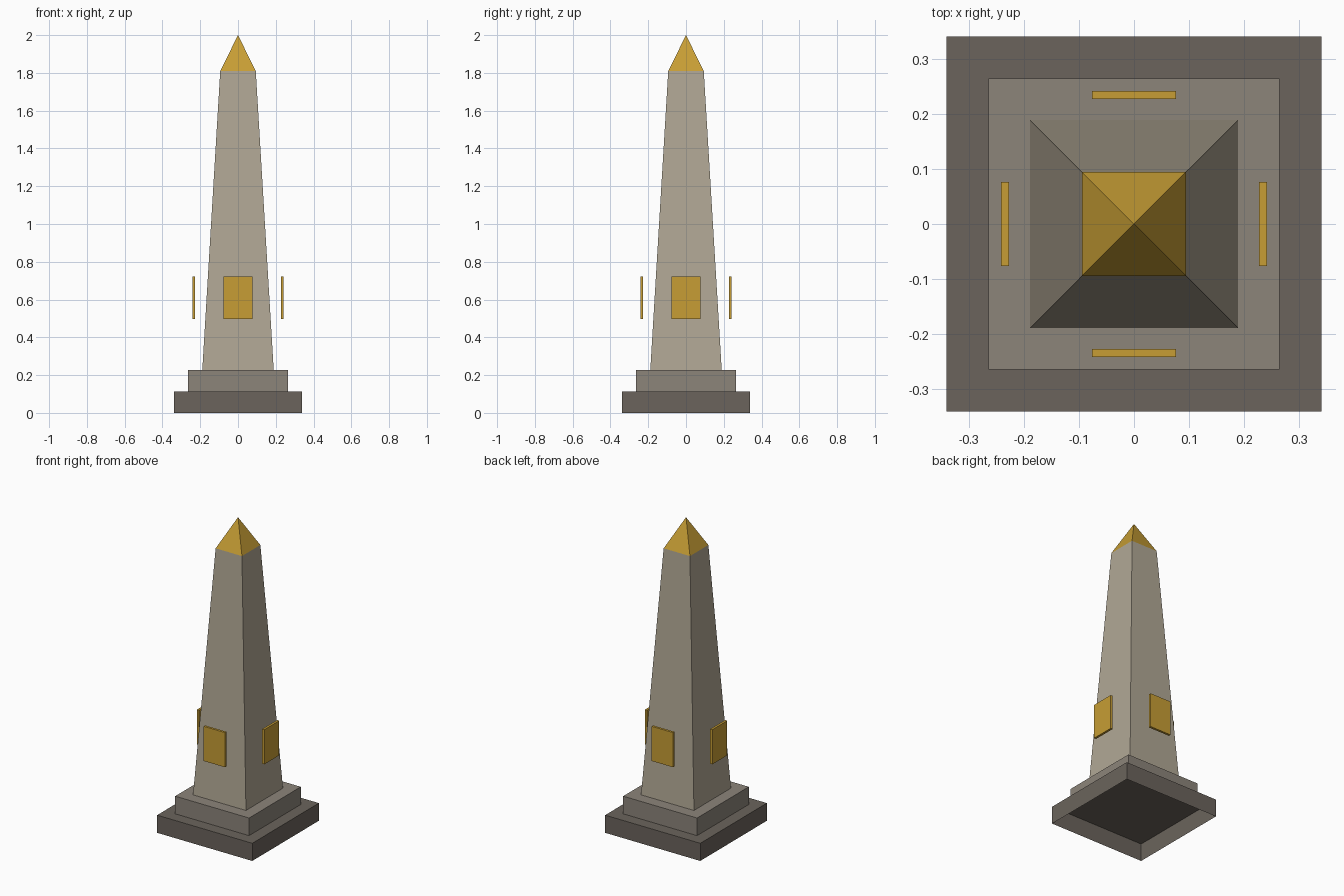
import bpy, bmesh
from math import pi
from mathutils import Matrix

if "Cube" in bpy.data.objects:
    bpy.data.objects.remove(bpy.data.objects["Cube"])


def material(name, rgb):
    m = bpy.data.materials.new(name)
    m.diffuse_color = (*rgb, 1)
    m.use_nodes = True
    m.node_tree.nodes["Principled BSDF"].inputs["Base Color"].default_value = m.diffuse_color
    return m


dark = material("dark_stone", (0.147, 0.127, 0.107))
mid = material("mid_stone", (0.262, 0.232, 0.195))
pale = material("pale_stone", (0.44, 0.39, 0.30))
gold = material("gold", (0.57, 0.34, 0.035))


def add_object(name, bm, mat):
    bmesh.ops.recalc_face_normals(bm, faces=bm.faces)
    mesh = bpy.data.meshes.new(name)
    bm.to_mesh(mesh)
    bm.free()
    mesh.materials.append(mat)
    obj = bpy.data.objects.new(name, mesh)
    bpy.context.collection.objects.link(obj)
    return obj


def tier(name, z0, half0, z1, half1, mat, capped=True):
    """Square block, open underneath, tapering to half1 (0 makes a point)."""
    bm = bmesh.new()
    corners = ((-1, -1), (1, -1), (1, 1), (-1, 1))
    low = [bm.verts.new((x * half0, y * half0, z0)) for x, y in corners]
    if half1 == 0:
        tip = bm.verts.new((0, 0, z1))
        for i in range(4):
            bm.faces.new((low[i], low[(i + 1) % 4], tip))
    else:
        top = [bm.verts.new((x * half1, y * half1, z1)) for x, y in corners]
        for i in range(4):
            j = (i + 1) % 4
            bm.faces.new((low[i], low[j], top[j], top[i]))
        if capped:
            bm.faces.new(top)
    return add_object(name, bm, mat)


# Stepped base, tapered shaft and pointed cap
tier("lower_step", 0, 0.34, 0.114, 0.34, dark)
tier("upper_step", 0.114, 0.264, 0.228, 0.264, mid)
tier("shaft", 0.228, 0.189, 1.81, 0.094, pale, capped=False)
tier("pointed_cap", 1.81, 0.094, 2.0, 0, gold)

# Plaques standing off each side of the shaft
for i, side in enumerate(("front", "right", "back", "left")):
    bm = bmesh.new()
    bmesh.ops.create_cube(bm, size=1, matrix=Matrix.Rotation(i * pi / 2, 4, 'Z')
                          @ Matrix.Translation((0, -0.234, 0.609))
                          @ Matrix.Diagonal((0.152, 0.015, 0.224, 1)))
    add_object(side + "_plaque", bm, gold)
